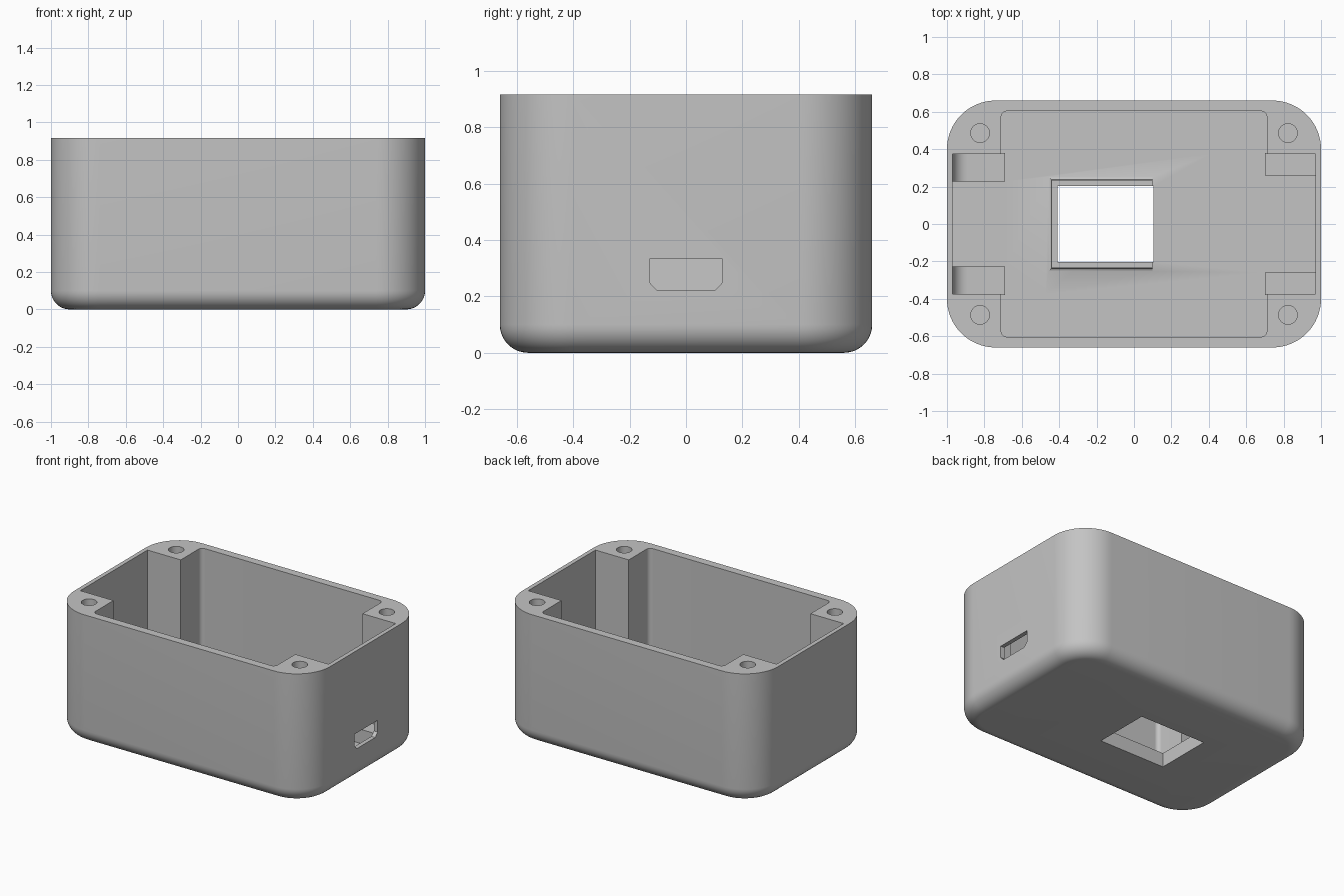
import bpy
import bmesh
from math import pi, cos, sin, radians
from mathutils import Vector

default = bpy.data.objects.get("Cube")
if default:
    bpy.data.objects.remove(default, do_unlink=True)

grey = bpy.data.materials.new("plain grey")
grey.use_nodes = True
colour = (0.55, 0.55, 0.55, 1)
grey.diffuse_color = colour
grey.node_tree.nodes["Principled BSDF"].inputs["Base Color"].default_value = colour

HEIGHT, FLOOR, LEDGE = 0.915, 0.06, 0.16


def finish(name, bm):
    bmesh.ops.recalc_face_normals(bm, faces=bm.faces)
    mesh = bpy.data.meshes.new(name)
    bm.to_mesh(mesh)
    bm.free()
    mesh.materials.append(grey)
    obj = bpy.data.objects.new(name, mesh)
    bpy.context.collection.objects.link(obj)
    return obj


def box(name, x0, x1, y0, y1, z0, z1, corner=0, base=0):
    """Box with optional rounded upright corners and rounded bottom rim."""
    bm = bmesh.new()
    bmesh.ops.create_cube(bm, size=1)
    for v in bm.verts:
        v.co = Vector((x1 if v.co.x > 0 else x0, y1 if v.co.y > 0 else y0,
                       z1 if v.co.z > 0 else z0))
    if corner:
        upright = [e for e in bm.edges if abs(e.verts[0].co.z - e.verts[1].co.z) > 0.01]
        bmesh.ops.bevel(bm, geom=upright, offset=corner, segments=16,
                        profile=0.5, affect='EDGES')
    if base:
        rim = [e for e in bm.edges if all(abs(v.co.z - z0) < 1e-4 for v in e.verts)]
        bmesh.ops.bevel(bm, geom=rim, offset=base, segments=10,
                        profile=0.5, affect='EDGES')
    return finish(name, bm)


def loft(name, rings):
    """Closed solid through rings of equal point count."""
    bm = bmesh.new()
    rows = [[bm.verts.new(p) for p in ring] for ring in rings]
    n = len(rows[0])
    for a, b in zip(rows, rows[1:]):
        for i in range(n):
            j = (i + 1) % n
            bm.faces.new((a[i], a[j], b[j], b[i]))
    bm.faces.new(rows[0])
    bm.faces.new(rows[-1])
    return finish(name, bm)


def combine(target, tool, operation):
    mod = target.modifiers.new("combine", 'BOOLEAN')
    mod.operation = operation
    mod.solver = 'EXACT'
    mod.object = tool
    bpy.ops.object.select_all(action='DESELECT')
    bpy.context.view_layer.objects.active = target
    target.select_set(True)
    bpy.ops.object.modifier_apply(modifier=mod.name)
    bpy.data.objects.remove(tool, do_unlink=True)


# Rounded outer shell
case = box("case_body", -1, 1, -0.66, 0.66, 0, HEIGHT, corner=0.26, base=0.1)

# Cavity, leaving four corner posts
combine(case, box("main_cavity", -0.71, 0.71, -0.603, 0.603, FLOOR, 1.1, corner=0.03), 'DIFFERENCE')
combine(case, box("end_cavity", -0.97, 0.97, -0.375, 0.375, FLOOR, 1.1), 'DIFFERENCE')

# Board supports: flat ledges at +x, ledges with a curved stop at -x
r = 0.08
for side in (-1, 1):
    ys = sorted((side * 0.26, side * 0.38))
    combine(case, box("flat_ledge", 0.70, 0.98, *ys, FLOOR - 0.01, LEDGE), 'UNION')
    curve = [(-0.89 - r * sin(t), LEDGE + r - r * cos(t))
             for t in (i * pi / 16 for i in range(9))]
    profile = [(-0.69, FLOOR - 0.01), (-0.69, LEDGE)] + curve + \
              [(-0.98, LEDGE + r), (-0.98, FLOOR - 0.01)]
    rings = [[(x, side * y, z) for x, z in profile] for y in (0.228, 0.38)]
    combine(case, loft("stop_ledge", rings), 'UNION')

# Raised three-sided rim with a flared foot around the display window
rings = []
for flare, z in ((0.018, FLOOR - 0.01), (0.018, FLOOR), (0.008, FLOOR + 0.004),
                 (0.002, FLOOR + 0.01), (0, FLOOR + 0.018), (0, 0.1)):
    x, y = -0.44 - flare, 0.235 + flare
    rings.append([(x, -y, z), (0.1, -y, z), (0.1, y, z), (x, y, z)])
combine(case, loft("window_rim", rings), 'UNION')
combine(case, box("window_cut", -0.41, 0.105, -0.202, 0.202, -0.1, 0.15), 'DIFFERENCE')

# Cable port with chamfered lower corners
port = [(-0.13, 0.333), (-0.13, 0.25), (-0.103, 0.222),
        (0.103, 0.222), (0.13, 0.25), (0.13, 0.333)]
combine(case, loft("port_cut", [[(x, y, z) for y, z in port] for x in (0.9, 1.1)]), 'DIFFERENCE')

# Blind screw holes in the posts
for sx in (-1, 1):
    for sy in (-1, 1):
        rings = [[(sx * 0.823 + 0.05 * cos(i * pi / 16), sy * 0.486 + 0.05 * sin(i * pi / 16), z)
                  for i in range(32)] for z in (0.5, 1.1)]
        combine(case, loft("screw_hole_cut", rings), 'DIFFERENCE')

bpy.ops.object.select_all(action='DESELECT')
case.select_set(True)
bpy.context.view_layer.objects.active = case
bpy.ops.object.shade_smooth_by_angle(angle=radians(30))
